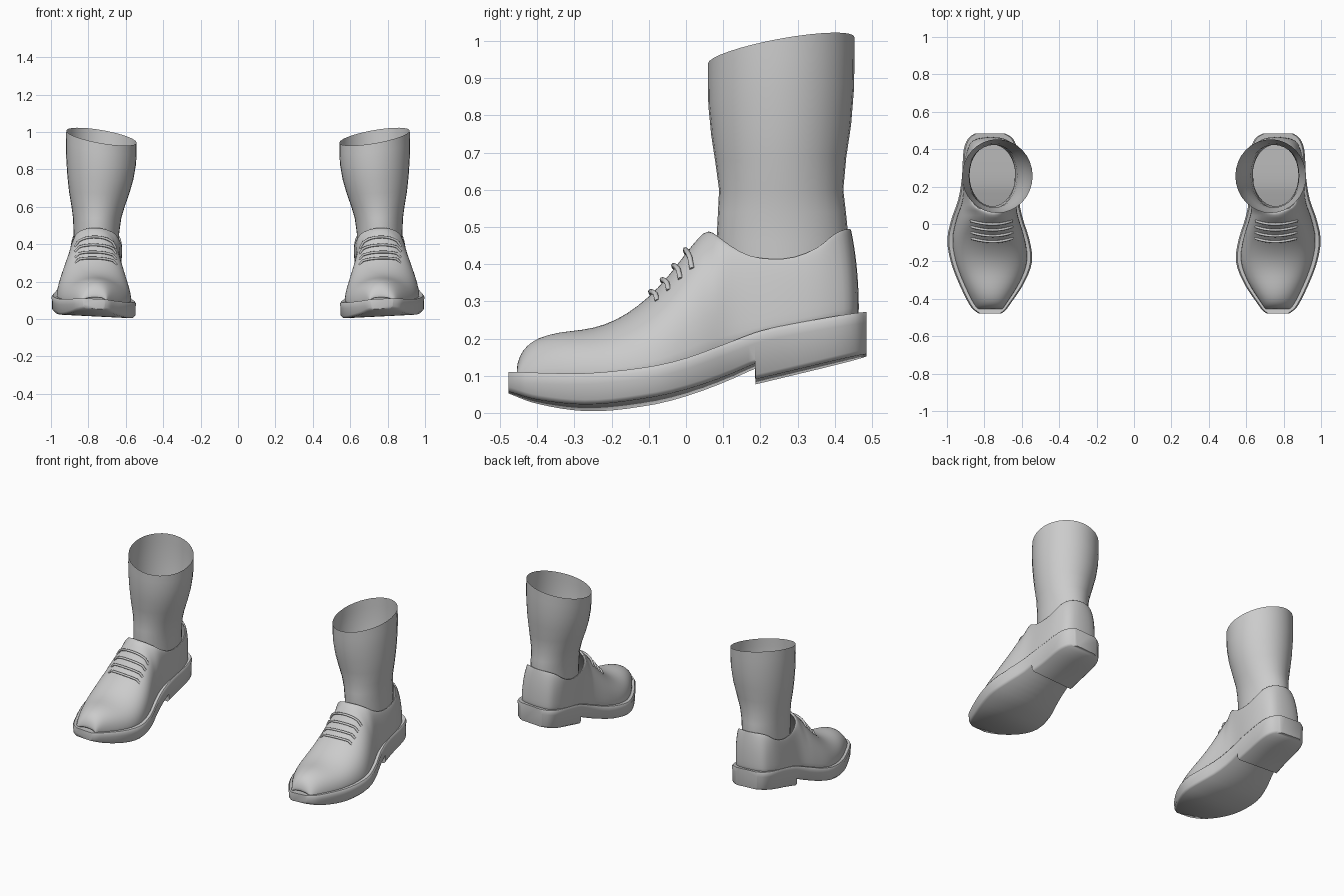
import bpy, bmesh, math

cube = bpy.data.objects.get("Cube")
if cube:
    bpy.data.objects.remove(cube, do_unlink=True)

GREY = (0.6, 0.6, 0.6, 1)
mat = bpy.data.materials.new("plain grey")
mat.use_nodes = True
mat.diffuse_color = GREY
mat.node_tree.nodes["Principled BSDF"].inputs["Base Color"].default_value = GREY


def curve_at(table, y, col):
    """Smooth interpolation of one column of a table keyed by its first column."""
    n = len(table)
    y = min(max(y, table[0][0]), table[-1][0])
    i = next(k for k in range(n - 1) if y <= table[k + 1][0])

    def slope(k):
        a, b = table[max(k - 1, 0)], table[min(k + 1, n - 1)]
        return (b[col] - a[col]) / (b[0] - a[0])
    h = table[i + 1][0] - table[i][0]
    t = (y - table[i][0]) / h
    p, q = table[i][col], table[i + 1][col]
    return (p * (1 + 2 * t) * (1 - t) ** 2 + q * t * t * (3 - 2 * t)
            + h * t * (1 - t) * (slope(i) * (1 - t) - slope(i + 1) * t))


def finish(obj):
    bpy.context.collection.objects.link(obj)
    obj.data.materials.append(mat)
    mirror = obj.modifiers.new("pair", 'MIRROR')
    mirror.use_mirror_merge = False
    return obj


def loft(name, rings, closed=True, caps=False, angle=50, weld=True):
    """Bridge rings of equal length into one surface."""
    bm = bmesh.new()
    rows = [[bm.verts.new(p) for p in ring] for ring in rings]
    n = len(rows[0])
    for a, b in zip(rows, rows[1:]):
        for i in range(n if closed else n - 1):
            j = (i + 1) % n
            bm.faces.new((a[i], a[j], b[j], b[i]))
    if caps:
        bm.faces.new(rows[0])
        bm.faces.new(rows[-1])
    if weld:
        bmesh.ops.remove_doubles(bm, verts=bm.verts, dist=1e-4)
    bmesh.ops.recalc_face_normals(bm, faces=bm.faces)
    mesh = bpy.data.meshes.new(name)
    bm.to_mesh(mesh)
    bm.free()
    obj = finish(bpy.data.objects.new(name, mesh))
    bpy.ops.object.select_all(action='DESELECT')
    obj.select_set(True)
    bpy.context.view_layer.objects.active = obj
    bpy.ops.object.shade_smooth_by_angle(angle=math.radians(angle))
    return obj


def roll(x, y, z):
    """The foot leans slightly towards its inner side."""
    return (x, y, z + 0.05 * (x - 0.77))


# Sole plan: y, inner x, outer x
PLAN = [(-.478, .71, .83), (-.465, .69, .85), (-.44, .67, .875), (-.32, .59, .935),
        (-.2, .545, .98), (-.08, .56, .998), (.03, .595, .975), (.13, .615, .94),
        (.25, .62, .92), (.4, .625, .91), (.46, .65, .885), (.485, .69, .85)]
# Sole edge: y, bottom z, top z
EDGE = [(-.478, .055, .108), (-.4, .03, .102), (-.26, .014, .098), (-.1, .03, .113),
        (0, .053, .137), (.1, .088, .175), (.2, .13, .213), (.3, .15, .235), (.485, .2, .268)]


def sole_at(y):
    a, b = curve_at(PLAN, y, 1), curve_at(PLAN, y, 2)
    return (a + b) / 2, (b - a) / 2, curve_at(EDGE, y, 1), curve_at(EDGE, y, 2)


# Sole and heel as one lofted slab, stepping down at the heel front
HEEL = .185
ys = [.0035 - .4815 * math.cos(math.pi * i / 36) for i in range(37)]
ys = sorted([y for y in ys if abs(y - HEEL) > .01] + [HEEL, HEEL + .002])
rings = []
for y in ys:
    cx, hw, zb, zt = sole_at(y)
    if y > HEEL:
        zb = .083 + (y - HEEL) * .24
    half = [(hw - .04, zt), (hw - .008, zt), (hw, zt - .012), (hw - .004, zt - .03),
            (hw - .004, zb + .012), (hw - .016, zb)]
    ring = half + [(-x, z) for x, z in reversed(half)]
    rings.append([roll(cx + x, y, z) for x, z in ring])
loft("sole_and_heel", rings, caps=True)

# Upper: y, top z, half width of the ankle opening
TOP = [(-.458, .115, 0), (-.448, .155, 0), (-.43, .18, 0), (-.4, .203, 0), (-.34, .219, 0),
       (-.28, .223, 0), (-.22, .236, 0), (-.16, .265, 0), (-.1, .312, 0), (-.05, .365, 0),
       (0, .432, 0), (.035, .475, 0), (.058, .496, 0), (.085, .475, .085), (.12, .445, .112),
       (.17, .415, .128), (.23, .408, .132), (.29, .41, .132), (.36, .44, .127),
       (.41, .472, .11), (.44, .49, .08), (.46, .495, .04), (.468, .496, 0)]


def upper_point(y, zt, rim, angle, side, lift=0):
    cx, hw, _, sole_top = sole_at(y)
    hw = max(hw - .024, rim + .01)
    if y > .465:
        hw = 0
    elif y > .455:
        hw = min(hw, .075)
    zb = sole_top - .012
    s, c = math.sin(angle), math.cos(angle)
    x = rim + (hw - rim) * c if hw else 0
    cx += (.755 - cx) * s
    back = .022 * s * s if y > .4 else 0
    return roll(cx + side * x, y - back, zb + (zt - zb) * s ** .85 + lift)


rings = []
N = 9
for y, zt, rim in TOP:
    arc = [math.pi / 2 * i / N for i in range(N + 1)]
    rings.append((y, zt, rim, arc))
halves = {s: [[upper_point(y, zt, rim, a, s) for a in arc] for y, zt, rim, arc in rings]
          for s in (-1, 1)}
bm_rows = [l + r[::-1] for l, r in zip(halves[-1], halves[1])]

# Join both sides along the closed vamp and at the heel, leaving the ankle open
bm = bmesh.new()
rows = [[bm.verts.new(p) for p in row] for row in bm_rows]
for a, b in zip(rows, rows[1:]):
    for i in range(len(a) - 1):
        if i != N:
            bm.faces.new((a[i], a[i + 1], b[i + 1], b[i]))
bmesh.ops.remove_doubles(bm, verts=bm.verts, dist=1e-4)
bmesh.ops.recalc_face_normals(bm, faces=bm.faces)
if sum(f.normal.z * f.calc_area() for f in bm.faces) < 0:
    bmesh.ops.reverse_faces(bm, faces=bm.faces)
for f in bm.faces:
    f.smooth = True
mesh = bpy.data.meshes.new("shoe_upper")
bm.to_mesh(mesh)
bm.free()
upper = finish(bpy.data.objects.new("shoe_upper", mesh))
wall = upper.modifiers.new("thickness", 'SOLIDIFY')
wall.thickness = .01
wall.offset = -1
sub = upper.modifiers.new("rounding", 'SUBSURF')
sub.levels = sub.render_levels = 1

# Laces: four cords bowed over the vamp
cords = bpy.data.curves.new("laces", 'CURVE')
cords.dimensions = '3D'
cords.bevel_depth = .007
cords.bevel_resolution = 2
cords.use_fill_caps = True
for k in range(4):
    y0 = -.095 + .031 * k
    pts = []
    for i in range(-6, 7):
        u = abs(i) / 6
        y = y0 + .018 * u * u
        hw = sole_at(y)[1] - .024
        angle = math.acos(.11 * u / hw)
        lift = .01 if u < 1 else -.004
        pts.append(upper_point(y, curve_at(TOP, y, 1), 0, angle, 1 if i > 0 else -1, lift))
    spline = cords.splines.new('POLY')
    spline.points.add(len(pts) - 1)
    for point, p in zip(spline.points, pts):
        point.co = (*p, 1)
    spline.use_smooth = True
finish(bpy.data.objects.new("laces", cords))

# Lower leg: z, centre x, half width, centre y, half depth
LEG = [(.3, .757, .122, .26, .165), (.46, .757, .122, .26, .178), (.54, .753, .129, .258, .172),
       (.6, .748, .142, .256, .167), (.68, .742, .162, .255, .176), (.76, .736, .177, .256, .188),
       (.85, .732, .187, .256, .196), (.92, .731, .189, .256, .197), (.975, .73, .188, .256, .197)]
rings = []
for z, cx, rx, cy, ry in LEG:
    tilt = max(0, (z - .6) / .375)
    ring = []
    for i in range(32):
        a = math.tau * i / 32
        dx, dy = rx * math.cos(a), ry * math.sin(a)
        ring.append((cx + dx, cy + dy, z + tilt * (.17 * dx + .18 * dy)))
    rings.append(ring)
loft("lower_leg", rings, angle=60)
